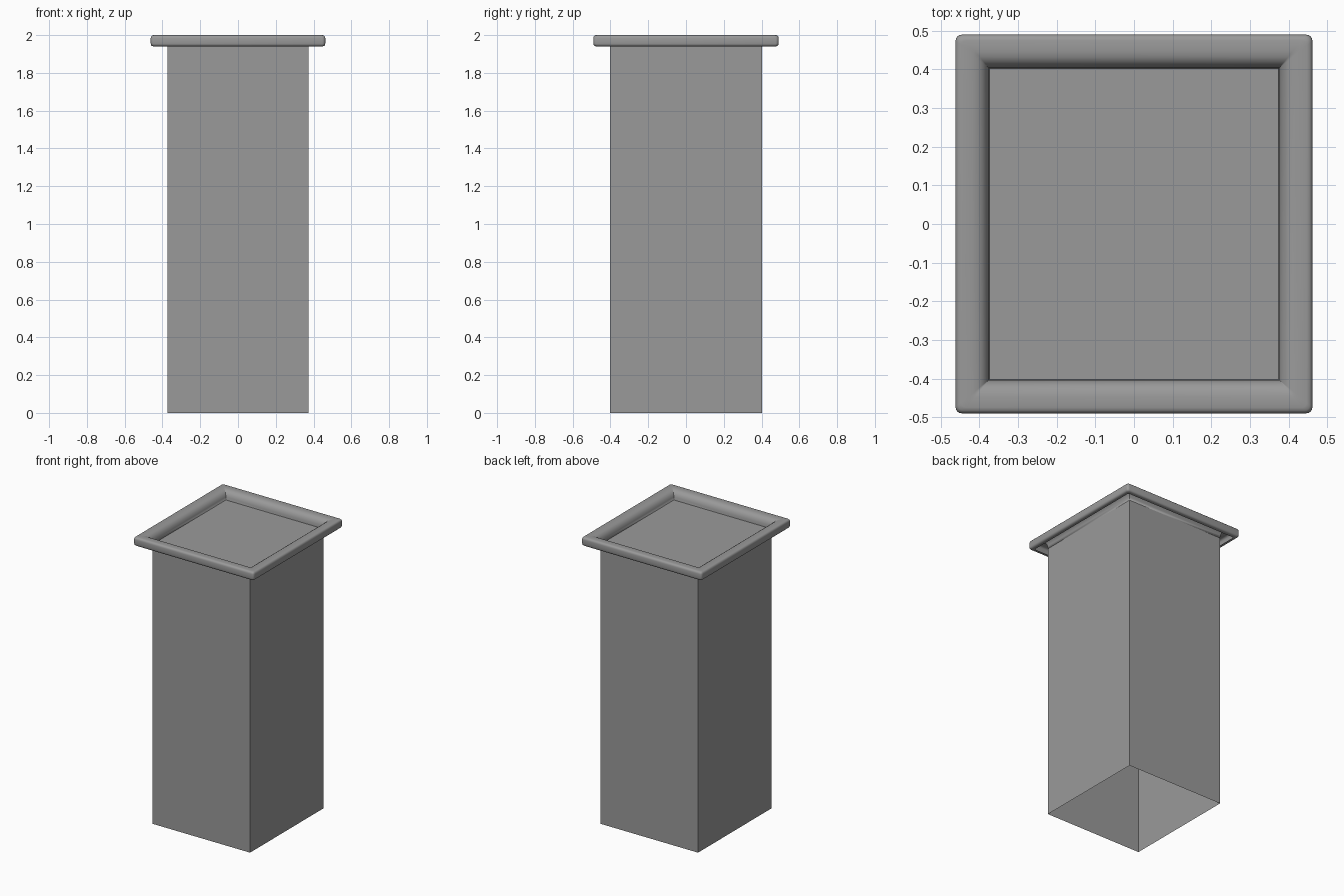
import bpy, bmesh, math

if "Cube" in bpy.data.objects:
    bpy.data.objects.remove(bpy.data.objects["Cube"])

HX, HY = 0.374, 0.402   # body half width and half depth
Z = 1.94                # body top

grey = bpy.data.materials.new("dark_grey")
grey.diffuse_color = (0.323, 0.323, 0.323, 1)
grey.use_nodes = True
grey.node_tree.nodes["Principled BSDF"].inputs["Base Color"].default_value = grey.diffuse_color


def rect_loop(bm, off, z, r, seg=4):
    """Rectangle grown by off, with corners rounded by r."""
    x, y = HX + off, HY + off
    verts = []
    for sx, sy, a0 in ((1, 1, 0), (-1, 1, 90), (-1, -1, 180), (1, -1, 270)):
        for i in range(seg + 1):
            a = math.radians(a0 + 90 * i / seg)
            verts.append(bm.verts.new((sx * (x - r) + r * math.cos(a),
                                       sy * (y - r) + r * math.sin(a), z)))
    return verts


def sweep(name, profile, cap=False):
    """Skin a stack of rectangular loops given as (offset, z, corner radius)."""
    bm = bmesh.new()
    loops = [rect_loop(bm, *p) for p in profile]
    for a, b in zip(loops, loops[1:]):
        n = len(a)
        for i in range(n):
            bm.faces.new((a[i], a[(i + 1) % n], b[(i + 1) % n], b[i]))
    if cap:
        bm.faces.new(loops[-1])
    bmesh.ops.remove_doubles(bm, verts=bm.verts, dist=1e-5)
    bmesh.ops.dissolve_degenerate(bm, edges=bm.edges, dist=1e-6)
    me = bpy.data.meshes.new(name)
    bm.to_mesh(me)
    bm.free()
    me.materials.append(grey)
    ob = bpy.data.objects.new(name, me)
    bpy.context.collection.objects.link(ob)
    return ob


# Body: open underneath, closed by the panel on top
sweep("body", [(0, 0, 0), (0, Z, 0)], cap=True)

# Rim: thin lip that rises from the panel, rolls outward and curls under
lip = [(0, 0), (0.002, 0.02), (0.008, 0.037), (0.018, 0.05), (0.03, 0.057),
       (0.045, 0.06), (0.073, 0.06), (0.081, 0.058), (0.086, 0.053),
       (0.088, 0.045), (0.088, 0.015), (0.086, 0.007), (0.081, 0.002),
       (0.073, 0), (0.06, 0)]
rim = sweep("rolled_rim", [(o, Z + h, 0.18 * o) for o, h in lip])
bpy.context.view_layer.objects.active = rim
rim.select_set(True)
bpy.ops.object.shade_smooth_by_angle(angle=math.radians(40))
